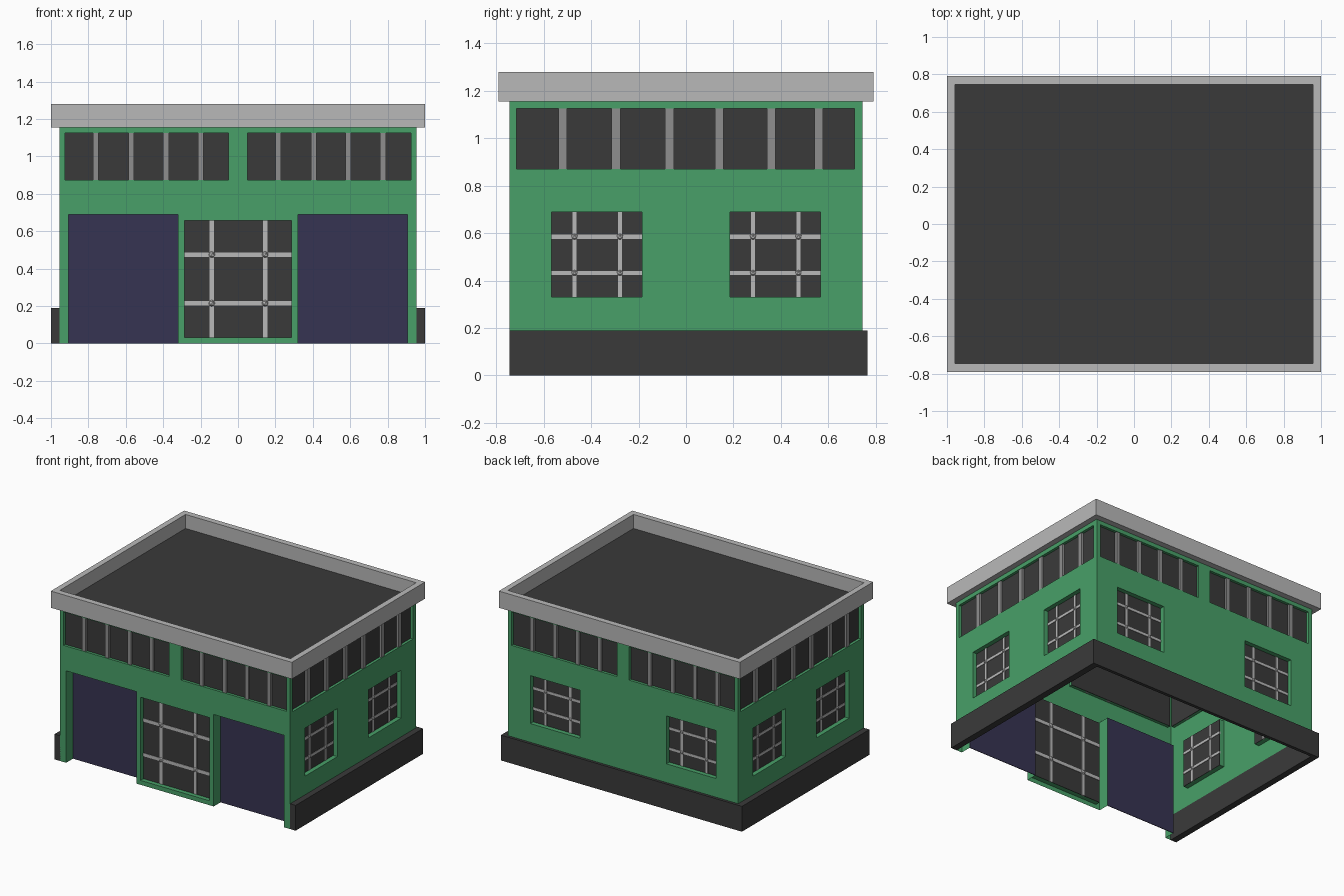
import bpy, bmesh
from mathutils import Vector, Matrix

if "Cube" in bpy.data.objects:
    bpy.data.objects.remove(bpy.data.objects["Cube"])

X, Y, TOP = 0.955, 0.745, 1.16


def material(name, rgb):
    m = bpy.data.materials.new(name)
    m.diffuse_color = (*rgb, 1)
    m.use_nodes = True
    m.node_tree.nodes["Principled BSDF"].inputs["Base Color"].default_value = m.diffuse_color
    return m


GREEN = material("green wall", (0.065, 0.35, 0.138))
DARK = material("dark grey", (0.042, 0.042, 0.042))
BLUE = material("dark blue door", (0.037, 0.033, 0.084))
LIGHT = material("light grey", (0.485, 0.485, 0.485))
MID = material("mid grey", (0.275, 0.275, 0.275))

# Each side maps (along, depth inward, height) to world space
SIDES = {
    "front": lambda a, d, z: Vector((a, -Y + d, z)),
    "back": lambda a, d, z: Vector((-a, Y - d, z)),
    "right": lambda a, d, z: Vector((X - d, a, z)),
    "left": lambda a, d, z: Vector((-X + d, -a, z)),
}


def finish(bm, name, mat, weld=False):
    if weld:
        bmesh.ops.remove_doubles(bm, verts=bm.verts, dist=1e-4)
    me = bpy.data.meshes.new(name)
    bm.to_mesh(me)
    bm.free()
    me.materials.append(mat)
    ob = bpy.data.objects.new(name, me)
    bpy.context.collection.objects.link(ob)
    return ob


def add_box(bm, p, q):
    c, s = (p + q) / 2, q - p
    m = Matrix.Translation(c) @ Matrix.Diagonal((abs(s.x), abs(s.y), abs(s.z), 1))
    bmesh.ops.create_cube(bm, size=1, matrix=m)


def boxes(name, mat, pairs):
    bm = bmesh.new()
    for p, q in pairs:
        add_box(bm, Vector(p), Vector(q))
    return finish(bm, name, mat)


def wall(name, P, half, openings):
    """Wall sheet with openings (a0, a1, z0, z1, depth) and inward reveals."""
    bm = bmesh.new()

    def quad(*pts):
        bm.faces.new([bm.verts.new(P(*p)) for p in pts])

    xs = sorted({-half, half, *[v for o in openings for v in o[:2]]})
    zs = sorted({0, TOP, *[v for o in openings for v in o[2:4]]})
    for a, b in zip(xs, xs[1:]):
        for c, d in zip(zs, zs[1:]):
            m, n = (a + b) / 2, (c + d) / 2
            if not any(o[0] < m < o[1] and o[2] < n < o[3] for o in openings):
                quad((a, 0, c), (b, 0, c), (b, 0, d), (a, 0, d))
    for a, b, c, d, t in openings:
        quad((a, 0, c), (a, 0, d), (a, t, d), (a, t, c))
        quad((b, 0, d), (b, 0, c), (b, t, c), (b, t, d))
        quad((a, 0, d), (b, 0, d), (b, t, d), (a, t, d))
        if c > 0:
            quad((b, 0, c), (a, 0, c), (a, t, c), (b, t, c))
    finish(bm, name, GREEN, weld=True)


def pane(name, P, o, mat=DARK):
    a, b, c, d, t = o
    boxes(name, mat, [(P(a, t - 0.002, c), P(b, t + 0.002, d))])


def grid_window(name, P, o, cols, rows, w):
    """Pane with crossing bars and small joints."""
    pane(name + "_pane", P, o)
    a, b, c, d, t = o
    bm = bmesh.new()
    for u in cols:
        add_box(bm, P(u - w / 2, t - 0.005, c), P(u + w / 2, t + 0.005, d))
    for v in rows:
        add_box(bm, P(a, t - 0.005, v - w / 2), P(b, t + 0.005, v + w / 2))
    for u in cols:
        for v in rows:
            bmesh.ops.create_icosphere(bm, subdivisions=1, radius=w * 0.85,
                                       matrix=Matrix.Translation(P(u, t, v)))
    finish(bm, name + "_bars", LIGHT)


def strip_window(name, P, o, cols, w):
    """High strip window with upright mullions."""
    pane(name + "_pane", P, o)
    boxes(name + "_mullions", MID,
          [(P(u - w / 2, 0.004, o[2]), P(u + w / 2, o[4], o[3])) for u in cols])


R, S, D = 0.036, 0.022, 0.083   # window, strip and door recess depths
for side, P in SIDES.items():
    if side in ("front", "back"):
        half = X
        strips = [((-0.925, -0.05, 0.875, 1.125, S), (-0.76, -0.57, -0.385, -0.2)),
                  ((0.05, 0.925, 0.875, 1.125, S), (0.215, 0.405, 0.59, 0.775))]
        sw, lo, hi = 0.03, 0.36, 0.77
    else:
        half = Y
        strips = [((-0.715, 0.71, 0.87, 1.125, S), (-0.52, -0.295, -0.07, 0.14, 0.36, 0.56))]
        sw, lo, hi = 0.037, 0.185, 0.568
    openings = [s[0] for s in strips]
    for i, (o, cols) in enumerate(strips):
        strip_window(f"{side}_strip_window_{i}", P, o, cols, sw)
    if side == "front":
        # Two doors and the large centre window
        for i, (a, b) in enumerate(((-0.905, -0.32), (0.32, 0.905))):
            o = (a, b, 0, 0.69, D)
            openings.append(o)
            pane(f"door_{i}", P, o, BLUE)
        o = (-0.287, 0.287, 0.033, 0.657, R)
        openings.append(o)
        grid_window("centre_window", P, o, (-0.14, 0.145), (0.475, 0.215), 0.024)
    else:
        # Pair of square windows
        for i, (a, b) in enumerate(((-hi, -lo), (lo, hi))):
            o = (a, b, 0.33, 0.69, R)
            openings.append(o)
            w = b - a
            grid_window(f"{side}_window_{i}", P, o, (a + w * 0.255, b - w * 0.245),
                        (0.585, 0.432), 0.018)
    wall(side + "_wall", P, half, openings)

# Plinth around the left, back and right sides
boxes("plinth", DARK, [
    ((X - 0.004, -Y, 0), (1, 0.765, 0.19)),
    ((-1, -Y, 0), (-X + 0.004, 0.765, 0.19)),
    ((-X + 0.004, Y - 0.004, 0), (X - 0.004, 0.765, 0.19)),
])

# Roof slab and parapet ring
boxes("roof_slab", DARK, [((-0.96, -0.748, 1.157), (0.96, 0.748, 1.175))])
boxes("parapet", LIGHT, [
    ((-1, -0.79, 1.155), (1, -0.745, 1.28)),
    ((-1, 0.745, 1.155), (1, 0.79, 1.28)),
    ((-1, -0.745, 1.155), (-0.957, 0.745, 1.28)),
    ((0.957, -0.745, 1.155), (1, 0.745, 1.28)),
])
